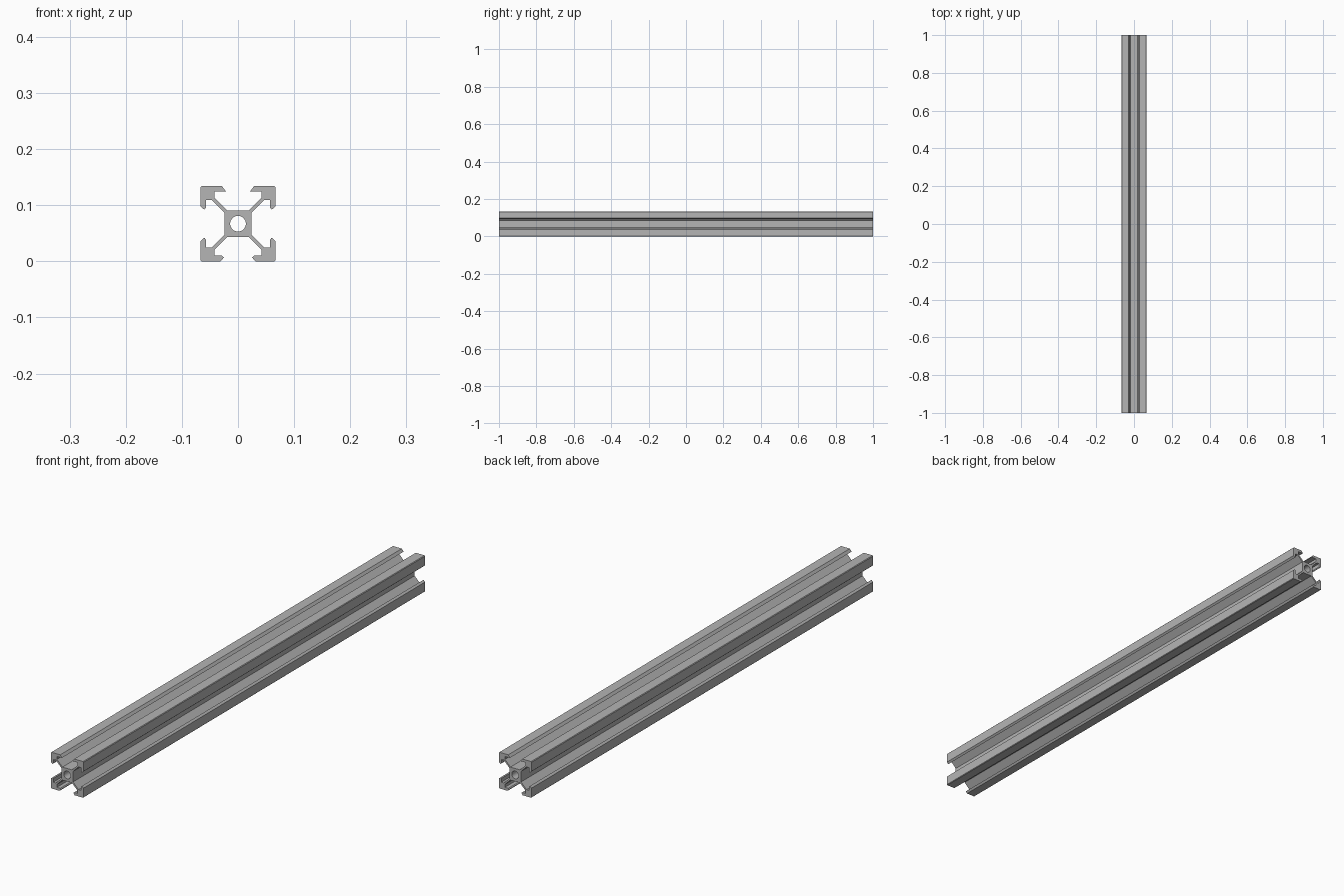
import bpy, bmesh, math

cube = bpy.data.objects.get("Cube")
if cube:
    bpy.data.objects.remove(cube, do_unlink=True)

HALF = 0.067      # half width of the section
HALF_LEN = 1.0
BORE = 0.014

mat = bpy.data.materials.new("aluminium grey")
mat.use_nodes = True
grey = (0.46, 0.46, 0.46, 1)
mat.diffuse_color = grey
mat.node_tree.nodes["Principled BSDF"].inputs["Base Color"].default_value = grey

# Half of one slot, from core to outer corner, as (across, outward)
WEB = [(0.0195, 0.024), (0.042, 0.0465), (0.042, 0.057)]
CORNER = [(0.0648, HALF)]
SHARP_LIP = WEB + [(0.0215, 0.0575), (0.0285, HALF)] + CORNER
BLUNT_LIP = WEB + [(0.0285, 0.057), (0.025, 0.060), (0.031, HALF)] + CORNER


def quarter(top_lip, sx, sz):
    """One corner arm: up the top or bottom slot, back down the side slot."""
    upright = [(sx * a, sz * o) for a, o in top_lip]
    side = [(sx * o, sz * a) for a, o in reversed(BLUNT_LIP)]
    arm = upright + side
    return arm if sx * sz > 0 else arm[::-1]


outline = []
for lip, sx, sz in ((SHARP_LIP, 1, 1), (BLUNT_LIP, 1, -1),
                    (BLUNT_LIP, -1, -1), (SHARP_LIP, -1, 1)):
    outline += quarter(lip, sx, sz)
bore = [(BORE * math.cos(math.tau * i / 32), BORE * math.sin(math.tau * i / 32))
        for i in range(32)]

# Fill the section with its bore, then extrude it along the length
bm = bmesh.new()
edges = []
for loop in (outline, bore):
    verts = [bm.verts.new((x, -HALF_LEN, z + HALF)) for x, z in loop]
    edges += [bm.edges.new((v, verts[i - 1])) for i, v in enumerate(verts)]
bmesh.ops.triangle_fill(bm, edges=edges, use_beauty=True, normal=(0, -1, 0))
result = bmesh.ops.extrude_face_region(bm, geom=bm.faces[:], use_keep_orig=True)
moved = [g for g in result["geom"] if isinstance(g, bmesh.types.BMVert)]
bmesh.ops.translate(bm, verts=moved, vec=(0, 2 * HALF_LEN, 0))
bmesh.ops.recalc_face_normals(bm, faces=bm.faces[:])

mesh = bpy.data.meshes.new("slotted_rail")
bm.to_mesh(mesh)
bm.free()
mesh.materials.append(mat)
rail = bpy.data.objects.new("slotted_rail", mesh)
bpy.context.collection.objects.link(rail)

# Smooth the bore, keep the section edges crisp
bpy.ops.object.select_all(action="DESELECT")
rail.select_set(True)
bpy.context.view_layer.objects.active = rail
bpy.ops.object.shade_smooth_by_angle(angle=math.radians(25))
